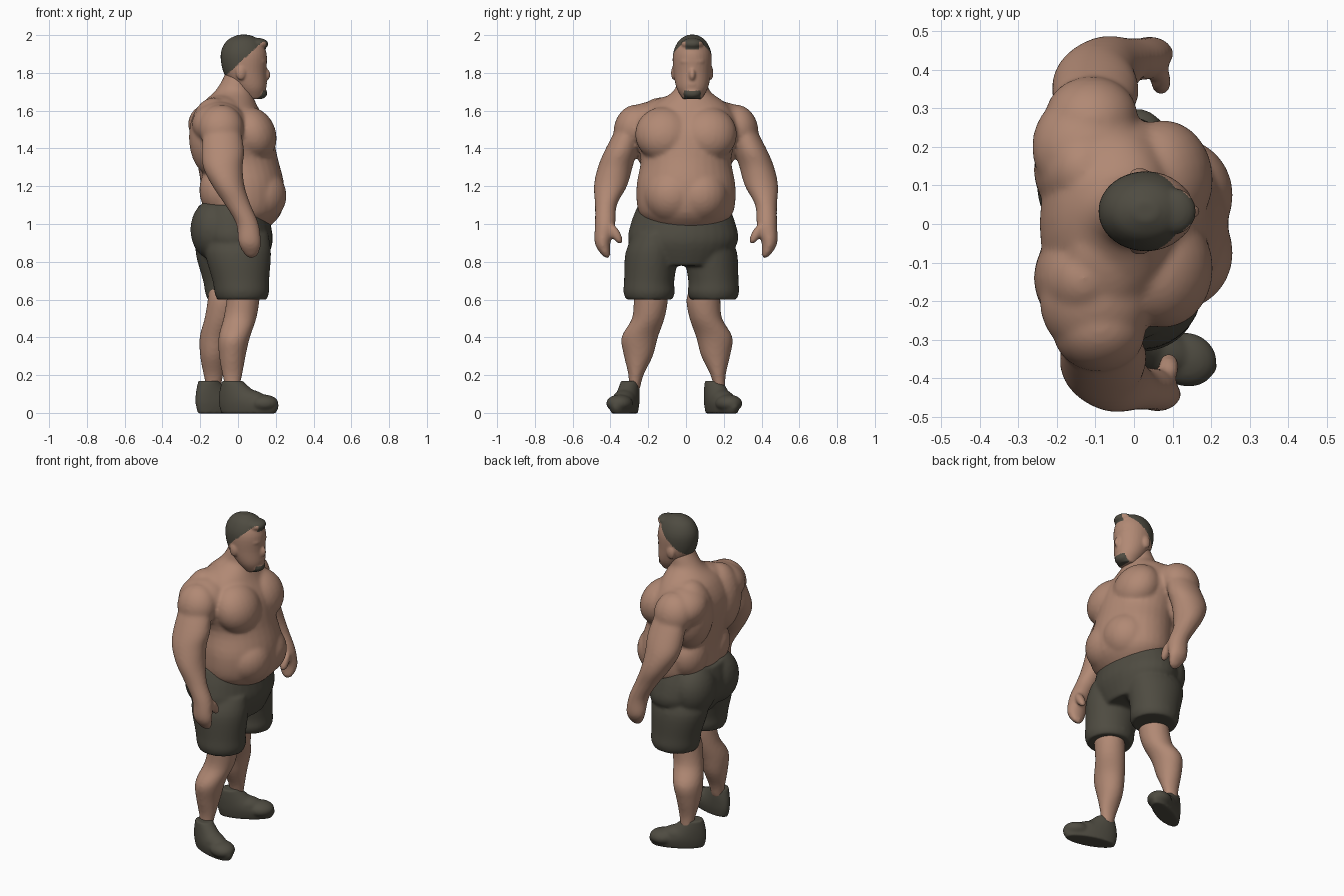
import bpy, bmesh
from math import sin, cos, pi, radians
from mathutils import Matrix, Vector

cube = bpy.data.objects.get("Cube")
if cube:
    bpy.data.objects.remove(cube, do_unlink=True)


def material(name, red, green, blue):
    colour = (red, green, blue, 1)
    mat = bpy.data.materials.new(name)
    mat.use_nodes = True
    mat.diffuse_color = colour
    mat.node_tree.nodes["Principled BSDF"].inputs["Base Color"].default_value = colour
    return mat


skin = material("skin", red=0.44, green=0.25, blue=0.175)
dark = material("dark olive", red=0.077, green=0.071, blue=0.053)


def ring(z, depth, width, x=0, y=0):
    """One horizontal oval: its centre and its half sizes along x and y."""
    return Vector((x, y, z, depth, width))


def flow(rings, steps=4):
    """Smooth curve of rings through the given ones."""
    padded = [rings[0], *rings, rings[-1]]
    for a, b, c, d in zip(padded, padded[1:], padded[2:], padded[3:]):
        for step in range(steps):
            t = step / steps
            start, end = (c - a) / 2, (d - b) / 2
            yield (b + start * t + (3 * (c - b) - 2 * start - end) * t ** 2
                   + (2 * (b - c) + start + end) * t ** 3)
    yield rings[-1]


def loft(bm, rings, side=1, shift_x=0, shift_y=0, sides=32):
    """Closed skin over rings; side=-1 mirrors it to the model's right."""
    loops = []
    for x, y, z, depth, width in flow(rings):
        angles = [2 * pi * i / sides for i in range(sides)]
        loops.append([bm.verts.new((x + shift_x + depth * cos(a),
                                    y * side + shift_y + width * sin(a), z)) for a in angles])
    for low, high in zip(loops, loops[1:]):
        for i in range(sides):
            bm.faces.new((low[i - 1], low[i], high[i], high[i - 1]))
    bm.faces.new(loops[0])
    bm.faces.new(loops[-1])


def blob(bm, centre, size, tilt=0, axis='X'):
    place = (Matrix.Translation(centre) @ Matrix.Rotation(radians(tilt), 4, axis)
             @ Matrix.Diagonal((*size, 1)))
    bmesh.ops.create_uvsphere(bm, u_segments=24, v_segments=16, radius=1, matrix=place)


def finish(bm, name, materials, voxel=0.01, softness=5, rule=None):
    """Fuse the volumes of one part, soften them and colour the faces."""
    bmesh.ops.recalc_face_normals(bm, faces=bm.faces)
    rough = bpy.data.meshes.new(name)
    bm.to_mesh(rough)
    bm.free()
    part = bpy.data.objects.new(name, rough)
    bpy.context.collection.objects.link(part)
    fuse = part.modifiers.new("fuse", 'REMESH')
    fuse.mode = 'VOXEL'
    fuse.voxel_size = voxel
    soften = part.modifiers.new("soften", 'SMOOTH')
    soften.iterations = softness
    bpy.context.view_layer.update()
    graph = bpy.context.evaluated_depsgraph_get()
    mesh = bpy.data.meshes.new_from_object(part.evaluated_get(graph))
    part.modifiers.clear()
    part.data = mesh
    mesh.materials.clear()
    for mat in materials:
        mesh.materials.append(mat)
    for face in mesh.polygons:
        face.use_smooth = True
        face.material_index = rule(face.center) if rule else 0


# Torso, neck and arms
body = bmesh.new()
loft(body, [ring(z=0.98, x=0.03, depth=0.13, width=0.17),
            ring(z=1.06, x=0.025, depth=0.205, width=0.25),
            ring(z=1.2, x=0.025, depth=0.22, width=0.262),
            ring(z=1.35, x=-0.005, depth=0.215, width=0.24),
            ring(z=1.5, x=-0.035, depth=0.21, width=0.28),
            ring(z=1.62, x=-0.05, y=0.02, depth=0.155, width=0.21),
            ring(z=1.7, x=-0.025, y=0.03, depth=0.1, width=0.1),
            ring(z=1.76, y=0.033, depth=0.085, width=0.08),
            ring(z=1.82, x=0.02, y=0.033, depth=0.08, width=0.07)])
arm = [ring(z=1.56, x=-0.09, y=0.28, depth=0.09, width=0.06),
       ring(z=1.4, x=-0.08, y=0.34, depth=0.112, width=0.085),
       ring(z=1.3, x=-0.08, y=0.375, depth=0.105, width=0.092),
       ring(z=1.2, x=-0.05, y=0.4, depth=0.085, width=0.088),
       ring(z=1.1, y=0.424, depth=0.068, width=0.058),
       ring(z=1, x=0.05, y=0.428, depth=0.06, width=0.054),
       ring(z=0.9, x=0.062, y=0.442, depth=0.06, width=0.042),
       ring(z=0.84, x=0.07, y=0.425, depth=0.038, width=0.025),
       ring(z=0.82, x=0.07, y=0.415, depth=0.015, width=0.012)]
for side, back in ((-1, 0), (1, -0.02)):
    loft(body, arm, side, shift_x=back)
    thumb = (0.09 + back, side * 0.37, 0.945)
    shoulder = (back - 0.09, side * 0.28, 1.51)
    blob(body, thumb, size=(0.028, 0.025, 0.06), tilt=side * -28)
    blob(body, shoulder, size=(0.12, 0.1, 0.125), tilt=side * 20)
    # Trapezius, shoulder bridge, chest, back and belly
    blob(body, (-0.08, 0.01 + side * 0.13, 1.61), size=(0.1, 0.15, 0.06), tilt=side * -20)
    blob(body, (back - 0.1, side * 0.2, 1.53), size=(0.145, 0.15, 0.115), tilt=side * -15)
    blob(body, (0.075, side * 0.115, 1.475), size=(0.125, 0.155, 0.15), tilt=-25, axis='Y')
    blob(body, (-0.13, side * 0.14, 1.46), size=(0.13, 0.14, 0.21))
    blob(body, (-0.1, side * 0.11, 1.18), size=(0.105, 0.12, 0.14))
    blob(body, (0.11, side * 0.075, 1.15), size=(0.147, 0.15, 0.15))
finish(body, "torso_and_arms", [skin], softness=10)

# Head, with hair and chin beard coloured by position
middle = 0.033
head = bmesh.new()
loft(head, [ring(z=1.662, x=0.08, depth=0.05, width=0.05),
            ring(z=1.72, x=0.065, depth=0.085, width=0.083),
            ring(z=1.8, x=0.037, depth=0.113, width=0.099),
            ring(z=1.9, x=0.03, depth=0.122, width=0.102),
            ring(z=1.97, x=0.03, depth=0.09, width=0.072),
            ring(z=2.002, x=0.03, depth=0.03, width=0.025)], shift_y=middle)
nose, brow = (0.147, middle, 1.79), (0.118, middle, 1.86)
chin, lips, quiff = (0.118, middle, 1.692), (0.128, middle, 1.74), (0.105, middle, 1.953)
blob(head, nose, size=(0.024, 0.018, 0.034))
blob(head, brow, size=(0.036, 0.068, 0.03))
blob(head, chin, size=(0.037, 0.048, 0.03))
blob(head, lips, size=(0.026, 0.036, 0.02))
blob(head, quiff, size=(0.056, 0.06, 0.032))
for side in (-1, 1):
    ear = (0.015, middle + side * 0.098, 1.8)
    blob(head, ear, size=(0.026, 0.014, 0.038))


def hair_rule(point):
    off_centre = abs(point.y - middle)
    beard = point.x > 0.1 and point.z < 1.705 and off_centre < 0.045
    forelock = point.x > 0.1 and point.z > 1.925 and off_centre < 0.036
    hair = point.z > min(1.845 + 0.92 * point.x, 1.963)
    return int(beard or forelock or hair)


finish(head, "head", [skin, dark], voxel=0.006, softness=8, rule=hair_rule)

# Lower legs, the left one standing further back
leg = [ring(z=0.66, x=0.03, y=0.2, depth=0.085, width=0.08),
       ring(z=0.6, x=0.027, y=0.187, depth=0.087, width=0.09),
       ring(z=0.5, x=0.01, y=0.2, depth=0.087, width=0.086),
       ring(z=0.4, x=-0.02, y=0.245, depth=0.083, width=0.096),
       ring(z=0.3, x=-0.03, y=0.252, depth=0.07, width=0.076),
       ring(z=0.2, x=-0.03, y=0.265, depth=0.052, width=0.04),
       ring(z=0.12, x=-0.03, y=0.275, depth=0.035, width=0.03)]
for name, side, back, inward in (("right_leg", -1, 0, 0), ("left_leg", 1, -0.1, -0.095)):
    shank = bmesh.new()
    loft(shank, leg, side, shift_x=back, shift_y=inward)
    finish(shank, name, [skin])

# Shorts: hips, seat and two wide legs
shorts = bmesh.new()
loft(shorts, [ring(z=1.1, x=-0.03, depth=0.18, width=0.24),
              ring(z=1, x=-0.03, depth=0.203, width=0.278),
              ring(z=0.9, x=-0.02, depth=0.203, width=0.288),
              ring(z=0.78, depth=0.14, width=0.2)], shift_y=-0.015)
trouser = [ring(z=0.95, y=0.16, depth=0.16, width=0.11),
           ring(z=0.85, y=0.18, depth=0.175, width=0.14),
           ring(z=0.7, x=0.015, y=0.195, depth=0.15, width=0.133),
           ring(z=0.64, x=0.02, y=0.195, depth=0.145, width=0.136),
           ring(z=0.6, x=0.02, y=0.195, depth=0.132, width=0.124)]
for side, back, inward in ((-1, 0, 0), (1, -0.05, -0.05)):
    loft(shorts, trouser, side, shift_x=back, shift_y=inward)
    blob(shorts, (-0.13, side * 0.11 - 0.01, 0.97), size=(0.122, 0.145, 0.16))
finish(shorts, "shorts", [dark], softness=8)

# Shoes, toes turned outwards
sole = [ring(z=-0.003, depth=0.15, width=0.055),
        ring(z=0.05, depth=0.163, width=0.063),
        ring(z=0.11, x=-0.06, depth=0.1, width=0.055),
        ring(z=0.17, x=-0.09, depth=0.055, width=0.046)]
for name, x, y, turn in (("right_shoe", 0.055, -0.325, -18), ("left_shoe", -0.077, 0.188, 27)):
    shoe = bmesh.new()
    loft(shoe, sole)
    blob(shoe, (0.085, 0, 0.05), size=(0.08, 0.07, 0.047))
    blob(shoe, (0.005, 0, 0.07), size=(0.11, 0.06, 0.055), tilt=10, axis='Y')
    shoe.transform(Matrix.Translation((x, y, 0)) @ Matrix.Rotation(radians(turn), 4, 'Z'))
    finish(shoe, name, [dark], voxel=0.008)
